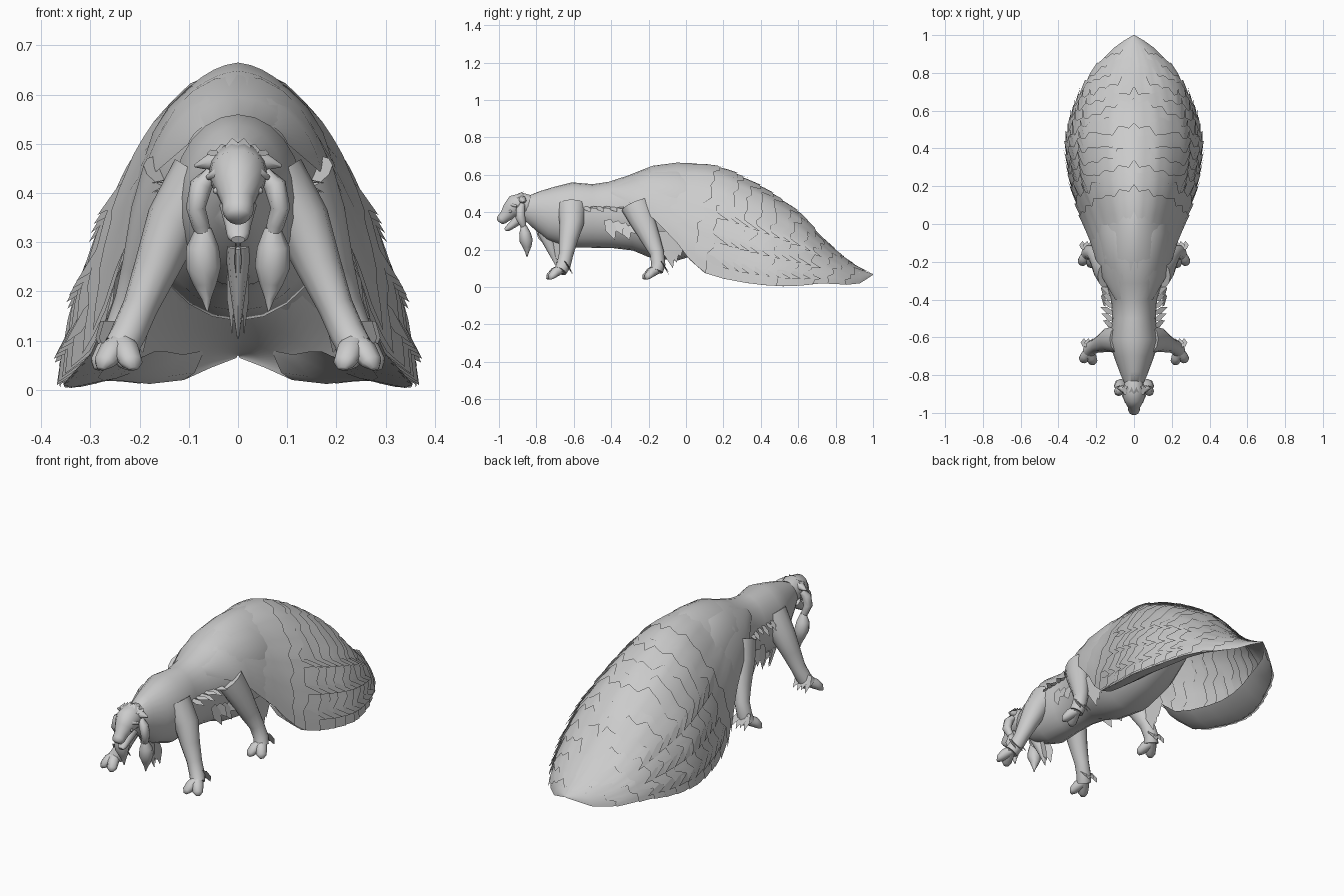
import bpy, math, random
from mathutils import Vector

random.seed(4)
grey = bpy.data.materials.new("warm grey hide")
grey.diffuse_color = (0.6, 0.6, 0.6, 1)


def make(name, verts, faces, mirror=False, angle=40):
    me = bpy.data.meshes.new(name)
    me.from_pydata([tuple(v) for v in verts], [], faces)
    me.materials.append(grey)
    ob = bpy.data.objects.new(name, me)
    bpy.context.collection.objects.link(ob)
    bpy.context.view_layer.objects.active = ob
    ob.select_set(True)
    bpy.ops.object.shade_smooth_by_angle(angle=math.radians(angle))
    ob.select_set(False)
    if mirror:
        m = ob.modifiers.new("Mirror", 'MIRROR')
        m.use_mirror_merge = False
    return ob


def tube(name, path, mirror=False, n=12, ref=(1, 0, 0)):
    """Loft of ellipses; path items are (x, y, z, radius along ref, other radius)."""
    pts = [Vector(p[:3]) for p in path]
    verts, faces = [], []
    for i, p in enumerate(path):
        t = (pts[min(i + 1, len(pts) - 1)] - pts[max(i - 1, 0)]).normalized()
        b = t.cross(Vector(ref)).normalized()
        a = b.cross(t)
        for k in range(n):
            w = 2 * math.pi * k / n
            verts.append(pts[i] + a * p[3] * math.cos(w) + b * p[4] * math.sin(w))
    for i in range(len(path) - 1):
        for k in range(n):
            q = (k + 1) % n
            faces.append((i * n + k, i * n + q, i * n + n + q, i * n + n + k))
    faces.append(tuple(range(n))[::-1])
    faces.append(tuple(range(len(verts) - n, len(verts))))
    return make(name, verts, faces, mirror, 60)


def leaves(name, items, mirror=True):
    """Flat pointed tufts; each item is (root, tip, width direction, half width)."""
    verts, faces = [], []
    for root, tip, side, w in items:
        r, t, s = Vector(root), Vector(tip), Vector(side).normalized() * w
        m, i = r.lerp(t, 0.45), len(verts)
        verts += [r - s * 0.6, r + s * 0.6, m + s, t, m - s]
        faces.append((i, i + 1, i + 2, i + 3, i + 4))
    return make(name, verts, faces, mirror, 20)


# Body from neck to haunches
tube("body", [(0, y, z, a, b) for y, z, a, b in [
    (-.87, .425, .04, .055), (-.80, .415, .07, .10), (-.72, .395, .1, .145),
    (-.62, .385, .133, .175), (-.5, .38, .115, .17), (-.4, .385, .122, .178),
    (-.3, .395, .155, .2), (-.2, .40, .182, .24), (-.05, .395, .2, .255),
    (.1, .40, .19, .21), (.25, .41, .14, .15), (.36, .42, .06, .07)]], n=24)

# Tail shell profile: (y, top, half width, lower edge)
SHELL = [(-.40, .555, .10, .50), (-.28, .607, .17, .44), (-.18, .648, .205, .37),
         (-.05, .665, .245, .24), (.02, .663, .268, .145), (.1, .655, .298, .075),
         (.2, .63, .325, .045), (.32, .575, .345, .022), (.42, .52, .355, .01),
         (.52, .455, .34, .004), (.62, .38, .31, .008), (.7, .29, .275, .018),
         (.78, .205, .235, .018), (.86, .14, .18, .012), (.93, .098, .11, .02),
         (.97, .08, .055, .045), (1.0, .07, .003, .065)]


def shell_point(y, s, lift=0.0):
    y = max(SHELL[0][0], min(1.0, y))
    i = next(k for k in range(len(SHELL) - 1) if y <= SHELL[k + 1][0])
    a, b = SHELL[i], SHELL[i + 1]
    f = (y - a[0]) / (b[0] - a[0])
    top, w, low = (a[k] + (b[k] - a[k]) * f for k in (1, 2, 3))
    c, d = math.cos(s * math.pi / 2), math.sin(s * math.pi / 2)
    fade = max(0, min(1, (1.0 - y) * 5))
    x = w * (.75 * d + .25 * s) + lift * fade * d
    return Vector((x, y, low + (top - low) * (.92 * c + .08 * (1 - abs(s))) + lift * fade * c))


# Smooth under-layer of the tail
S = [k / 14 - 1 for k in range(29)]
verts = [shell_point(r[0], s) for r in SHELL for s in S]
faces = [(i * 29 + k, i * 29 + k + 1, i * 29 + 30 + k, i * 29 + 29 + k)
         for i in range(len(SHELL) - 1) for k in range(28)]
make("tail_shell", verts, faces, angle=60)

# Curled-in hem along the underside of the tail
verts = []
for y, top, w, low in SHELL[4:-2]:
    verts += [(w, y, low), (w * .8, y, low + .015), (w * .62, y, low + .06)]
faces = [(i * 3 + k, i * 3 + k + 1, i * 3 + k + 4, i * 3 + k + 3)
         for i in range(len(verts) // 3 - 1) for k in range(2)]
make("tail_hem", verts, faces, True, 60)

# Overlapping plume rows with stepped ragged ends, swept back along the spine
COLS = 36
for row in range(13):
    center = .2 + row * .065
    half = [0] + [random.uniform(-.022, .022) for k in range(COLS // 6)]
    verts, faces = [], []
    for k in range(COLS + 1):
        s = -1 + 2 * k / COLS
        q = abs(k - COLS // 2)
        e = center - .16 * abs(s) ** 1.2 + half[(q + 2) // 3] + (.012, -.01, .004)[q % 3]
        for f in (0, .25, .5, .75, 1):
            verts.append(shell_point(e - .2 * (1 - f), s, -.006 + .022 * f))
    for k in range(COLS):
        for j in range(4):
            a = k * 5 + j
            faces.append((a, a + 5, a + 6, a + 1))
    make("plume_row", verts, faces, angle=50)

# Long plumes jutting from the flanks
items = []
for k in range(10):
    y = .08 + k * .055
    for s in (.6, .76, .9):
        items.append((shell_point(y, s, .006), shell_point(y + .15, s + .04, .028),
                      shell_point(y, s + .1) - shell_point(y, s), .024))
leaves("flank_plumes", items)

# Head with bulbous muzzle and open jaw
tube("head", [(0, -.83, .43, .045, .06), (0, -.875, .442, .06, .063),
              (0, -.915, .435, .058, .06), (0, -.94, .408, .046, .048),
              (0, -.965, .38, .033, .034), (0, -.985, .362, .031, .03),
              (0, -.997, .352, .024, .022), (0, -1.0, .348, .01, .01)], n=14)
tube("lower_jaw", [(0, -.885, .375, .038, .032), (0, -.925, .335, .027, .022),
                   (0, -.955, .312, .022, .015), (0, -.967, .305, .014, .008)])
tube("brow", [(.018, -.945, .442, .005, .005), (.042, -.932, .44, .012, .011),
              (.06, -.905, .432, .006, .006)], True, 8, (0, 0, 1))
tube("eye", [(.03, -.935, .408, .009, .009), (.043, -.94, .405, .009, .009),
             (.049, -.943, .403, .004, .004)], True, 8, (0, 0, 1))
tube("ear", [(.03, -.875, .465, .024, .022), (.06, -.873, .462, .019, .016),
             (.088, -.868, .455, .003, .003)], True, 8, (0, 1, 0))
leaves("crest", [((.012 + .016 * k, -.915 + .006 * k, .485 - .004 * k),
                  (.012 + .022 * k, -.865 + .006 * k, .512 - .012 * k), (1, .2, -.2), .015) for k in range(3)])

# Hanging side locks in two swollen segments
tube("upper_lock", [(.055, -.875, .44, .014, .016), (.075, -.885, .415, .023, .024),
                    (.086, -.885, .37, .02, .026), (.076, -.872, .335, .018, .018),
                    (.07, -.868, .315, .014, .014)], True, 8)
tube("lower_lock", [(.07, -.868, .33, .016, .014), (.072, -.862, .29, .033, .03),
                    (.07, -.855, .25, .036, .036), (.067, -.85, .215, .024, .024),
                    (.064, -.85, .185, .01, .01), (.062, -.85, .16, .002, .002)], True, 8)

# Chest beard
leaves("chest_beard", [((.006 * k, -.79 + .03 * k, .31 - .02 * k), (.004 * k, -.735 + .025 * k, .2 - .03 * k),
                        (.3, 1, 0), .026) for k in range(4)])
tube("beard_core", [(0, -.77, .30, .028, .03), (0, -.73, .23, .02, .03), (0, -.69, .105, .002, .002)], n=8)

# Legs with broad splayed hooves
tube("front_leg", [(.07, -.61, .43, .07, .08), (.13, -.612, .34, .058, .065),
                   (.165, -.63, .25, .046, .05), (.198, -.642, .17, .036, .038),
                   (.222, -.655, .115, .036, .038), (.238, -.672, .085, .036, .035)], True)
tube("hind_leg", [(.14, -.27, .44, .055, .08), (.17, -.235, .36, .048, .068),
                  (.195, -.185, .25, .041, .05), (.215, -.155, .18, .036, .038),
                  (.235, -.148, .12, .036, .038), (.245, -.158, .085, .036, .035)], True)
for label, x, y in (("front", .238, -.67), ("hind", .245, -.155)):
    for dx, dy in ((-.022, -.062), (.034, -.05)):
        tube(label + "_hoof", [(x - dx * .2, y + .01, .1, .026, .024), (x + dx * .55, y + dy * .6, .077, .026, .028),
                               (x + dx, y + dy, .056, .018, .024),
                               (x + dx * 1.2, y + dy * 1.15, .043, .006, .01)], True, 8, (0, 0, 1))
    leaves(label + "_fetlock", [((x - .025 + .016 * k, y + .02, .14), (x - .045 + .024 * k, y + .065, .075 - .01 * (k % 2)),
                                 (1, .2, 0), .02) for k in range(4)])

# Ragged tufts along the ribs and thighs
items = [((.115, -.54 + .035 * k, .43), (.165 + .006 * (k % 3), -.51 + .035 * k, .40 + .02 * (k % 2)),
          (0, 1, .2), .018) for k in range(6)]
items += [((.15, -.42 + .04 * k, .36 - .01 * k), (.175, -.38 + .04 * k, .25 + .03 * (k % 2)),
           (0, 1, .3), .03) for k in range(4)]
leaves("rib_tufts", items)
leaves("thigh_skirt", [((.19, -.12 + .03 * k, .3), (.185, -.07 + .02 * k, .10 + .03 * k), (0, 1, 0), .045)
                       for k in range(3)])
